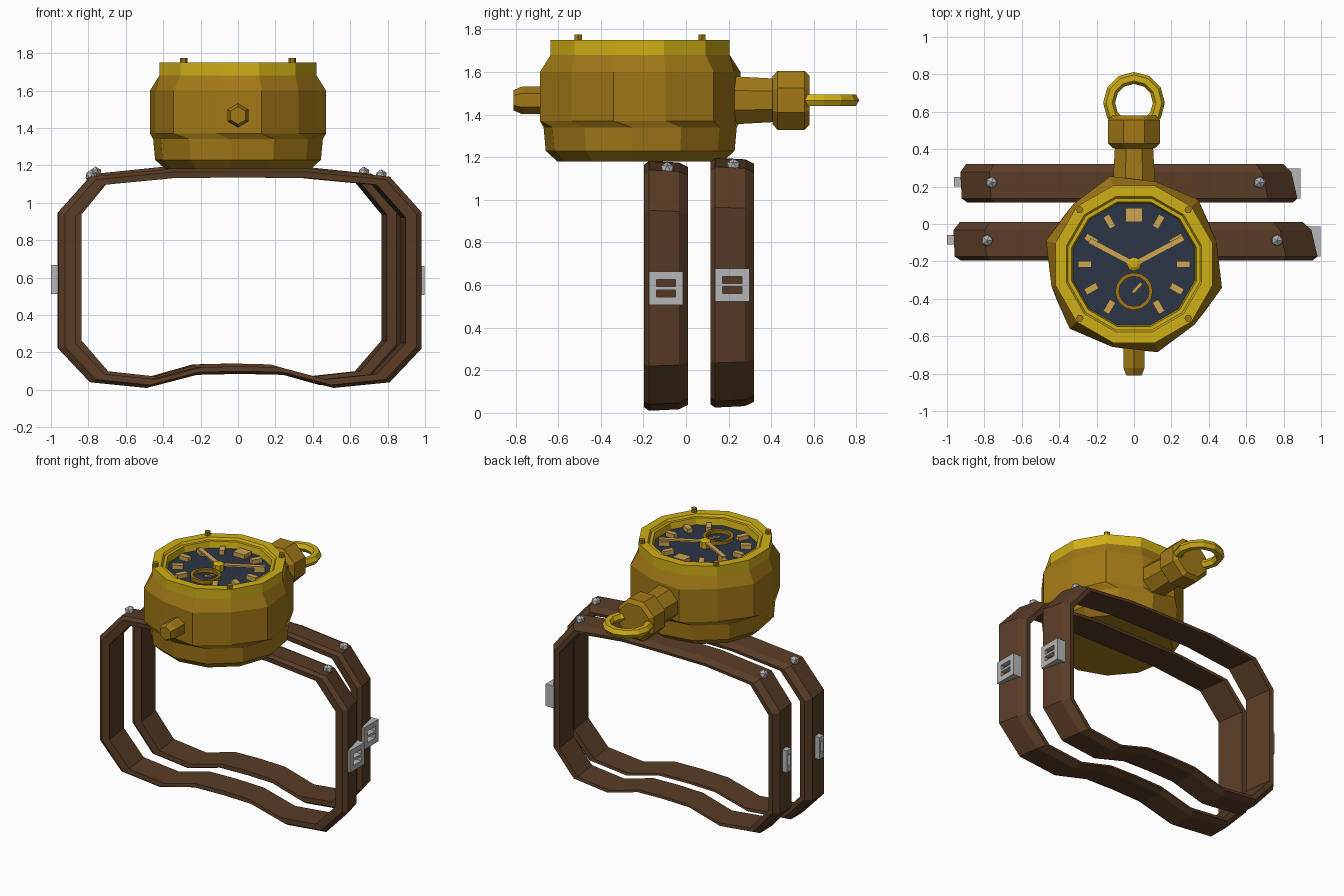
import bpy, bmesh
from math import radians, cos, sin, pi
from mathutils import Matrix, Vector

if "Cube" in bpy.data.objects:
    bpy.data.objects.remove(bpy.data.objects["Cube"])


def material(name, r, g, b):
    m = bpy.data.materials.new(name)
    m.use_nodes = True
    m.diffuse_color = (r, g, b, 1)
    m.node_tree.nodes["Principled BSDF"].inputs["Base Color"].default_value = (r, g, b, 1)
    return m


CASE = material("aged gold", 0.36, 0.19, 0.008)
BEZEL = material("bright gold", 0.62, 0.43, 0.008)
LEATHER = material("brown leather", 0.10, 0.045, 0.019)
NAVY = material("navy dial", 0.025, 0.035, 0.062)
TAN = material("tan markers", 0.62, 0.38, 0.09)
STEEL = material("steel", 0.47, 0.47, 0.48)

CY = -0.215       # dial centre in y
DIAL_Z = 1.69
CENTRE = Matrix.Translation((0, CY, 0))


def finish(bm, name, mat, matrix=Matrix(), fix=True):
    if fix:
        bmesh.ops.recalc_face_normals(bm, faces=bm.faces)
    me = bpy.data.meshes.new(name)
    bm.to_mesh(me)
    bm.free()
    me.transform(matrix)
    me.materials.append(mat)
    ob = bpy.data.objects.new(name, me)
    bpy.context.collection.objects.link(ob)
    return ob


def bridge(bm, a, b):
    n = len(a)
    for i in range(n):
        j = (i + 1) % n
        bm.faces.new((a[i], a[j], b[j], b[i]))


def lathe(name, mat, rings, sides=12, phase=15, matrix=Matrix(), caps=True):
    """Rings are (radius, height, extra twist, dip of every other corner)."""
    bm = bmesh.new()
    loops = []
    for r, z, *extra in rings:
        twist, dip = extra if extra else (0, 0)
        loop = []
        for i in range(sides):
            a = radians(phase + twist) + 2 * pi * i / sides
            rad = r - dip * (i % 2 == 0)
            loop.append(bm.verts.new((rad * cos(a), rad * sin(a), z)))
        loops.append(loop)
    for a, b in zip(loops, loops[1:]):
        bridge(bm, a, b)
    if caps:
        bm.faces.new(loops[0][::-1])
        bm.faces.new(loops[-1])
    return finish(bm, name, mat, matrix, fix=caps)


def add_box(bm, centre, size):
    m = Matrix.Translation(centre) @ Matrix.Diagonal((*size, 1))
    bmesh.ops.create_cube(bm, size=1, matrix=m)


def box(name, mat, centre, size, matrix=Matrix()):
    bm = bmesh.new()
    add_box(bm, centre, size)
    return finish(bm, name, mat, matrix)


# Case: faceted drum with a twisted, wider middle band
lathe("case", CASE, [(0.39, 1.18, 10, 0), (0.445, 1.23, 10, 0), (0.455, 1.34, 10, 0),
                     (0.487, 1.37, 0, 0.03), (0.487, 1.60, 0, 0.03), (0.435, 1.68)],
      matrix=CENTRE)

# Bezel with stepped inner lip, then the dial
lathe("bezel", BEZEL, [(0.435, 1.68), (0.435, 1.75), (0.375, 1.75), (0.365, 1.735),
                       (0.345, 1.735), (0.337, DIAL_Z)], matrix=CENTRE, caps=False)
lathe("dial", NAVY, [(0.34, DIAL_Z - 0.008), (0.34, DIAL_Z)], matrix=CENTRE)

# Bezel screws
for k in range(4):
    a = radians(45 + 90 * k)
    lathe("bezel_screw", CASE, [(0.02, 1.74), (0.02, 1.775)], 6, 0,
          Matrix.Translation((0.41 * cos(a), CY + 0.41 * sin(a), 0)))

# Hour markers; the lowest position is taken by the small dial
for hour in range(12):
    if hour == 6:
        continue
    size = (0.075, 0.09, 0.03) if hour == 0 else (0.072, 0.036, 0.03)
    turn = CENTRE @ Matrix.Rotation(radians(90 - 30 * hour), 4, "Z")
    box("hour_marker", TAN, (0.263, 0, DIAL_Z + 0.015), size, turn)

# Hands and hub
for name, angle, length in (("minute_hand", 28, 0.30), ("hour_hand", 152, 0.27)):
    turn = CENTRE @ Matrix.Rotation(radians(angle), 4, "Z")
    box(name, TAN, (length / 2, 0, DIAL_Z + 0.038), (length, 0.03, 0.012), turn)
lathe("hand_hub", BEZEL, [(0.038, DIAL_Z), (0.038, 1.735), (0.02, 1.745)], 8, 0, CENTRE)

# Small seconds dial
small = Matrix.Translation((0, -0.36, 0))
lathe("small_dial_ring", CASE, [(0.1, DIAL_Z), (0.1, 1.715), (0.08, 1.715), (0.08, DIAL_Z)],
      16, 0, small, caps=False)
box("small_hand", TAN, (0.025, 0, DIAL_Z + 0.012), (0.07, 0.018, 0.01),
    small @ Matrix.Rotation(radians(48), 4, "Z"))

# Parts turned along the y axis: crown, stem and collar
along_y = Matrix.Translation((0, 0, 1.467)) @ Matrix.Rotation(radians(-90), 4, "X")
lathe("front_crown", CASE, [(0.047, -0.81), (0.065, -0.77), (0.065, -0.62)], 6, 90, along_y)
lathe("stem", CASE, [(0.125, 0.17), (0.11, 0.42)], 8, 22.5, along_y)
lathe("collar", CASE, [(0.12, 0.405), (0.15, 0.43), (0.15, 0.555), (0.125, 0.58)],
      8, 22.5, along_y)

# Hanging ring
bpy.ops.mesh.primitive_torus_add(major_segments=12, minor_segments=6, major_radius=0.133,
                                 minor_radius=0.032, location=(0, 0.648, 1.467))
ring = bpy.context.object
ring.name = "hanging_ring"
ring.data.materials.append(BEZEL)

# Straps: a chamfered section swept round a closed outline
HALF = [(0.38, 1.18), (0.80, 1.14), (0.97, 0.95), (0.97, 0.22), (0.80, 0.04),
        (0.50, 0.01), (0.23, 0.08)]
OUTLINE = [(0, 1.182)] + HALF + [(0, 0.085)] + [(-x, z) for x, z in reversed(HALF)]
SECTION = [(0.35, -0.103), (0, -0.08), (0.15, 0.06), (0.6, 0.103), (1, 0.1), (1, -0.1)]


def strap(name, x0, y0, z0, width):
    bm = bmesh.new()
    loops = []
    for x, z in OUTLINE:
        loop = []
        for depth, y in SECTION:
            sx, sz = 1 - 0.09 * depth, 1 - 0.08 * depth
            loop.append(bm.verts.new((x0 + x * width * sx - 0.14 * y, y0 + y,
                                      z0 + 0.59 + (z - 0.59) * sz)))
        loops.append(loop)
    for a, b in zip(loops, loops[1:] + loops[:1]):
        bridge(bm, a, b)
    finish(bm, name, LEATHER)


def buckle(name, centre, depth, width, height, bar):
    """Rectangular frame in the yz plane, optionally with a middle bar."""
    bm = bmesh.new()
    c = Vector(centre)
    side, rail = width * 0.22, height * 0.24
    for s in (-1, 1):
        add_box(bm, c + Vector((0, s * (width - side) / 2, 0)), (depth, side, height))
        add_box(bm, c + Vector((0, 0, s * (height - rail) / 2)),
                (depth, width - 2 * side, rail))
    if bar:
        add_box(bm, c, (depth, width - 2 * side, 0.016))
    finish(bm, name, STEEL)


def rivet(x, y, z):
    bm = bmesh.new()
    bmesh.ops.create_icosphere(bm, subdivisions=1, radius=0.034)
    finish(bm, "strap_rivet", STEEL, Matrix.Translation((x, y, z)))


# name, x centre, y centre, z shift, width factor
for name, x0, y0, z0, width in (("front_strap", 0, -0.093, 0, 1),
                                ("back_strap", -0.035, 0.217, 0.015, 0.925)):
    strap(name, x0, y0, z0, width)
    edge = 0.97 * width
    buckle(name + "_left_buckle", (x0 + edge - 0.01, y0, 0.585 + z0), 0.075, 0.16, 0.155, True)
    buckle(name + "_right_loop", (x0 - edge - 0.005, y0 + 0.008, 0.59 + z0),
           0.05, 0.05, 0.155, False)
    for s in (-1, 1):
        rivet(x0 + s * 0.775 * width - 0.01, y0 + 0.005, 1.145 + z0)
